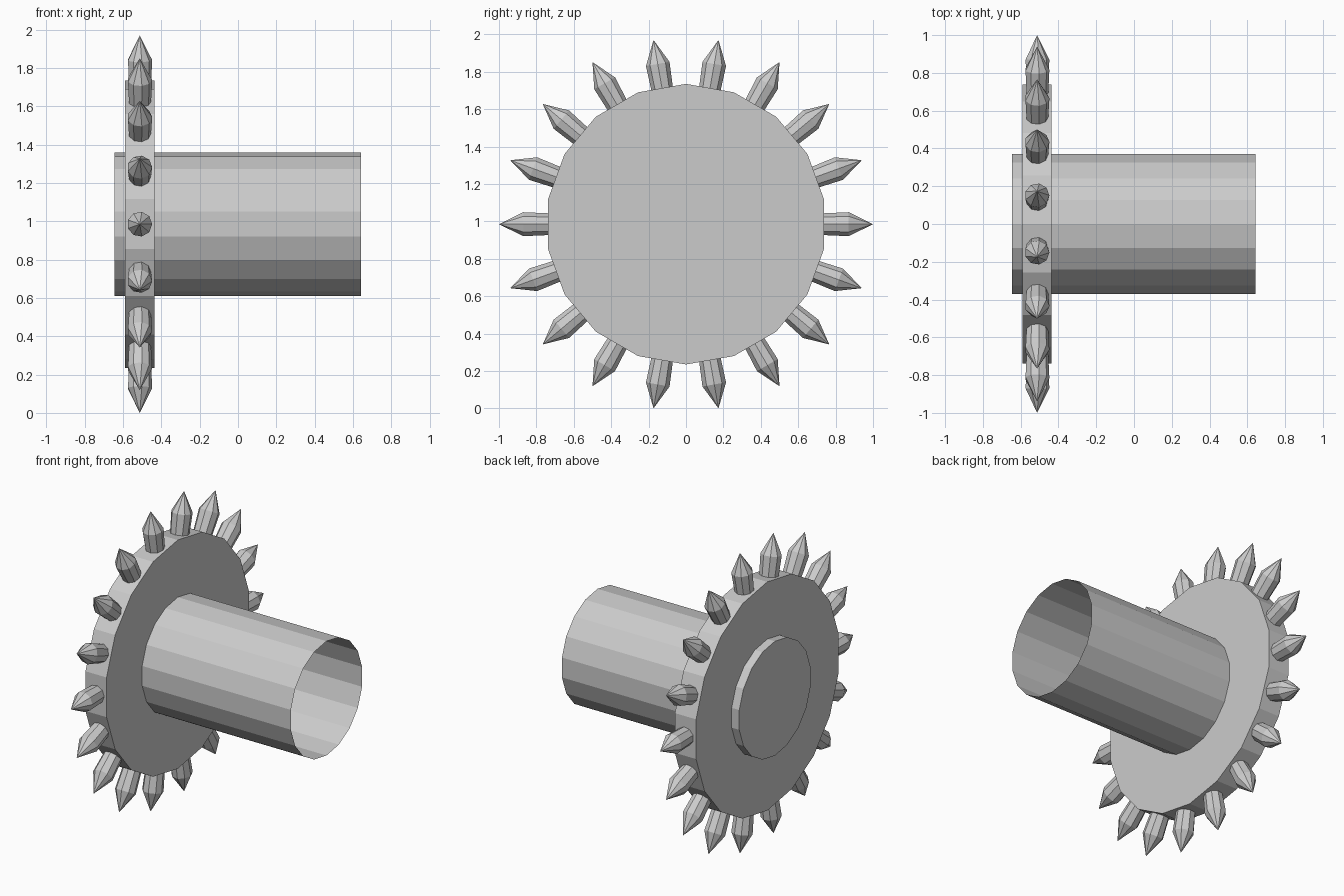
import bpy, bmesh, math
from mathutils import Matrix, Vector

if "Cube" in bpy.data.objects:
    bpy.data.objects.remove(bpy.data.objects["Cube"])

SIDES = 18
CZ = 0.985


def finish(bm, name):
    bmesh.ops.recalc_face_normals(bm, faces=bm.faces)
    me = bpy.data.meshes.new(name)
    bm.to_mesh(me)
    bm.free()
    ob = bpy.data.objects.new(name, me)
    bpy.context.collection.objects.link(ob)
    return ob


def x_prism(name, x0, x1, r, open_end=False):
    """Faceted drum along x with a vertex at the top."""
    bm = bmesh.new()
    rings = []
    for x in (x0, x1):
        rings.append([bm.verts.new((x, r * math.sin(a), CZ + r * math.cos(a)))
                      for a in (math.tau * i / SIDES for i in range(SIDES))])
    for i in range(SIDES):
        j = (i + 1) % SIDES
        bm.faces.new((rings[0][i], rings[0][j], rings[1][j], rings[1][i]))
    bm.faces.new(rings[0])
    if not open_end:
        bm.faces.new(rings[1])
    return finish(bm, name)


def spike(name, angle, n=9):
    """Slightly flared shaft with a pointed tip, radiating from the wheel."""
    bm = bmesh.new()
    rings = []
    for h, r in ((0.71, 0.058), (0.87, 0.065)):
        rings.append([bm.verts.new((r * math.cos(a), r * math.sin(a), h))
                      for a in (math.tau * i / n for i in range(n))])
    tip = bm.verts.new((0, 0, 1.0))
    for i in range(n):
        j = (i + 1) % n
        bm.faces.new((rings[0][i], rings[0][j], rings[1][j], rings[1][i]))
        bm.faces.new((rings[1][i], rings[1][j], tip))
    bm.faces.new(rings[0])
    bm.transform(Matrix.Translation(Vector((-0.513, 0, CZ))) @ Matrix.Rotation(angle, 4, 'X'))
    return finish(bm, name)


# Hollow hub, closed at the left end and open at the right
x_prism("hub_tube", -0.645, 0.642, 0.375, open_end=True)

# Wheel disc
x_prism("wheel_disc", -0.59, -0.437, 0.75)

# One spike on each flat of the rim
for k in range(SIDES):
    spike(f"spike_{k + 1}", math.tau * (k + 0.5) / SIDES)
